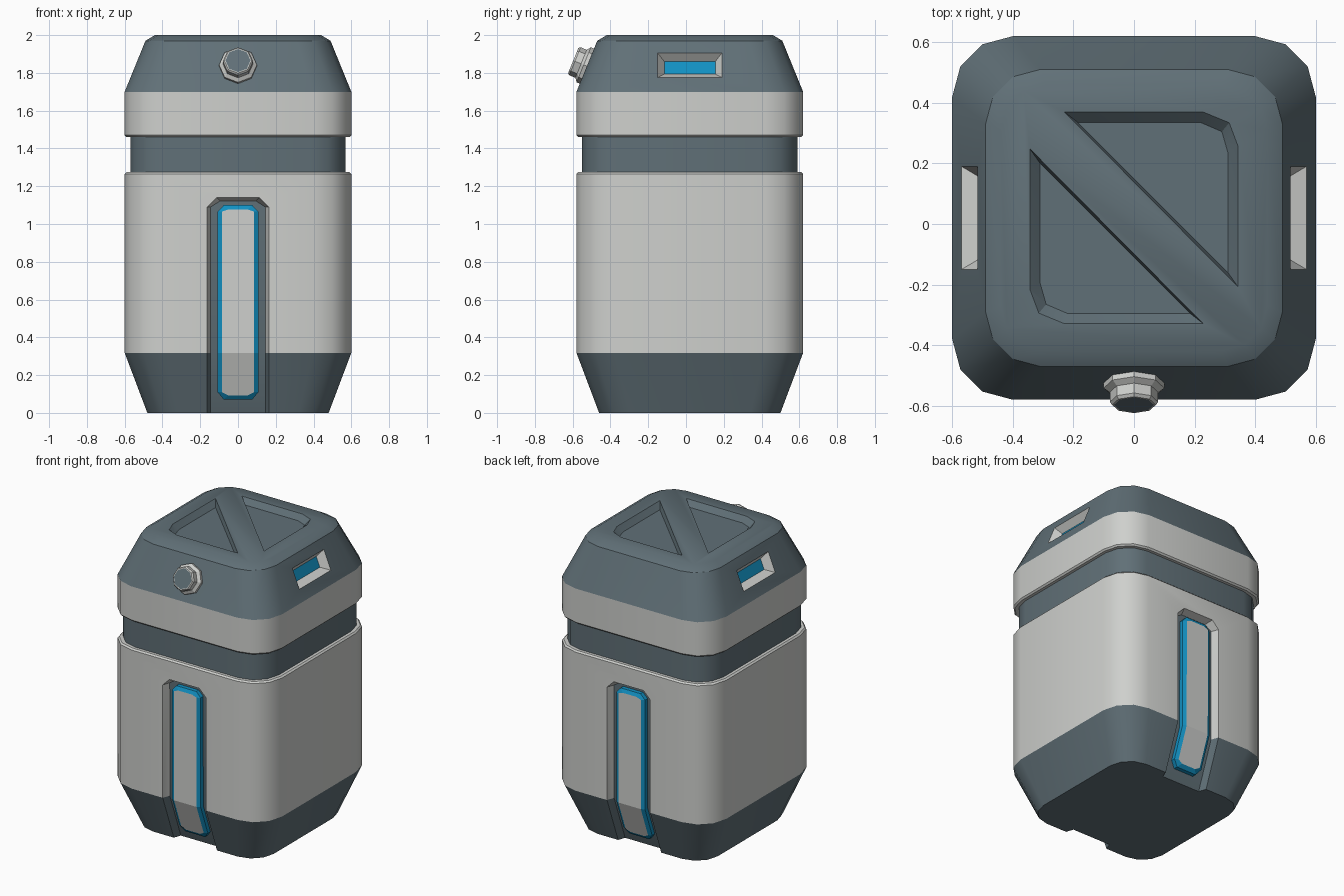
import bpy, bmesh, math
from mathutils import Vector

if "Cube" in bpy.data.objects:
    bpy.data.objects.remove(bpy.data.objects["Cube"])

CY = 0.02                                   # body centre in y (nozzle sticks out in front)
N_OUT, N_UP = 0.926, 0.377                  # outward normal of the sloped lid sides


def material(name, rgb):
    m = bpy.data.materials.new(name)
    m.diffuse_color = (*rgb, 1)
    m.use_nodes = True
    m.node_tree.nodes["Principled BSDF"].inputs["Base Color"].default_value = m.diffuse_color
    return m


LIGHT, SLATE, BLUE = 0, 1, 2
MATS = [material("light_grey", (0.62, 0.63, 0.61)),
        material("slate", (0.118, 0.162, 0.185)),
        material("blue", (0.006, 0.28, 0.54))]


def loft(name, rings, side=0, end=0, row_caps=False):
    """Bridge rings of equal length; cap both ends (row_caps: quads, for bent caps)."""
    bm = bmesh.new()
    vs = [[bm.verts.new(p) for p in r] for r in rings]
    n = len(rings[0])
    for a, b in zip(vs, vs[1:]):
        for i in range(n):
            j = (i + 1) % n
            bm.faces.new((a[i], a[j], b[j], b[i])).material_index = side
    for r in (vs[0], vs[-1]):
        if row_caps:
            caps = [(r[i], r[i + 1], r[n - 2 - i], r[n - 1 - i]) for i in range(n // 2 - 1)]
        else:
            caps = [r]
        for c in caps:
            bm.faces.new(c).material_index = end
    bmesh.ops.recalc_face_normals(bm, faces=bm.faces)
    me = bpy.data.meshes.new(name)
    bm.to_mesh(me)
    bm.free()
    for m in MATS:
        me.materials.append(m)
    ob = bpy.data.objects.new(name, me)
    bpy.context.collection.objects.link(ob)
    return ob


def rounded_square(h, r, z, seg=3):
    pts = []
    for q in range(4):
        sx, sy = [(1, 1), (-1, 1), (-1, -1), (1, -1)][q]
        for k in range(seg + 1):
            a = math.pi / 2 * (q + k / seg)
            pts.append(Vector((sx * (h - r) + r * math.cos(a),
                               CY + sy * (h - r) + r * math.sin(a), z)))
    return pts


def strip(rows, depth, inset, s):
    """Outline that follows the bent front/back surface; rows are (z, half width)."""
    out = []
    for k, (z, w) in enumerate(rows):
        z += inset if k == 0 else -inset if k == len(rows) - 1 else 0
        surf = 0.6 - max(0, 0.32 - z) * 0.375
        out.append(Vector((w - inset, CY + s * (surf - depth), z)))
    return out + [Vector((-p.x, p.y, p.z)) for p in reversed(out)]


# body shell: (z, half width, corner radius)
profile = [(0, .48, .16), (.318, .6, .2), (1.265, .6, .2), (1.275, .59, .19),
           (1.275, .57, .18), (1.46, .57, .18), (1.46, .59, .19), (1.47, .6, .2),
           (1.70, .6, .2), (1.97, .49, .18), (2.0, .44, .15)]
body = loft("canister_body", [rounded_square(h, r, z) for z, h, r in profile])

cutters = []
# front and back channels
channel = [(-.1, .163), (.318, .163), (1.09, .163), (1.14, .113)]
for s in (-1, 1):
    layers = [(.05, .018), (0, 0), (-.1, 0)]
    cutters.append(loft("channel_cutter", [strip(channel, d, i, s) for d, i in layers],
                        row_caps=True))

# side grip pockets in the lid
for s in (-1, 1):
    rings = []
    for d, hy, ht in ((.05, .135, .036), (0, .17, .07), (-.05, .17, .07)):
        x, z = .543 - d * N_OUT, 1.84 - d * N_UP * .7
        rings.append([Vector((s * (x - b * ht * N_UP), CY + a * hy, z + b * ht * N_OUT))
                      for a, b in ((-1, -1), (1, -1), (1, 1), (-1, 1))])
    cutters.append(loft("grip_cutter", rings))

# two triangular recesses in the lid top
rim = [(-.23, .37), (.23, .37), (.315, .335), (.345, .255), (.345, -.21)]
floor = [(-.185, .335), (.22, .335), (.29, .305), (.31, .235), (.31, -.16)]
for s in (1, -1):
    rings = [[Vector((s * x, CY + s * (y - CY), z)) for x, y in pts]
             for pts, z in ((floor, 1.965), (rim, 2.001), (rim, 2.1))]
    cutters.append(loft("top_cutter", rings))

for c in cutters:
    c.hide_render = True
    m = body.modifiers.new("cut", 'BOOLEAN')
    m.object, m.operation, m.solver = c, 'DIFFERENCE', 'EXACT'
dg = bpy.context.evaluated_depsgraph_get()
cut_mesh = bpy.data.meshes.new_from_object(body.evaluated_get(dg))
body.modifiers.clear()
body.data = cut_mesh
for c in cutters:
    bpy.data.objects.remove(c)
cut_mesh.materials.clear()
for m in MATS:
    cut_mesh.materials.append(m)

# colour the shell by height and depth, then smooth the rounded corners
bm = bmesh.new()
bm.from_mesh(cut_mesh)
for f in bm.faces:
    f.smooth = True
    c = f.calc_center_median()
    y = abs(c.y - CY)
    mat = LIGHT if .318 < c.z < 1.28 or 1.455 < c.z < 1.7 else SLATE
    if abs(c.x) < .15 and c.z < 1.14 and abs(f.normal.y) > .85:
        if y < .6 - max(0, .318 - c.z) * .375 - .03:
            mat = SLATE                                     # channel floor
    lid_d = (abs(c.x) - .6) * N_OUT + (c.z - 1.7) * N_UP
    if 1.75 < c.z < 1.93 and y < .2 and abs(c.x) > .4 and lid_d < -.01:
        flat = abs(f.normal.x) > .8 and lid_d < -.038
        mat = BLUE if flat else LIGHT                       # grip pocket
    f.material_index = mat
for e in bm.edges:
    if len(e.link_faces) == 2:
        a, b = e.link_faces
        e.smooth = (a.material_index == b.material_index
                    and e.calc_face_angle(0) < math.radians(30.5))
bm.to_mesh(cut_mesh)
bm.free()

# gauge bars inside the channels: blue edge, grey face
bar = [(.07, .075), (.11, .108), (.318, .108), (1.065, .108), (1.10, .075)]
for s, name in ((-1, "front_gauge_bar"), (1, "back_gauge_bar")):
    layers = [(.052, 0), (.022, 0), (.01, .023)]
    loft(name, [strip(bar, d, i, s) for d, i in layers], BLUE, LIGHT, True)

# nozzle on the front of the lid, square to the slope
axis = Vector((0, -N_OUT, N_UP))
up = Vector((0, N_UP, N_OUT))
base = Vector((0, -.523, 1.835))
rings = []
for r, d in ((.1, -.02), (.1, .02), (.08, .035), (.08, .07), (.072, .08), (.066, .08)):
    rings.append([base + axis * d + Vector((1, 0, 0)) * r * math.cos(k * math.pi / 4)
                  + up * r * math.sin(k * math.pi / 4) for k in range(8)])
loft("nozzle", rings, LIGHT, SLATE)
